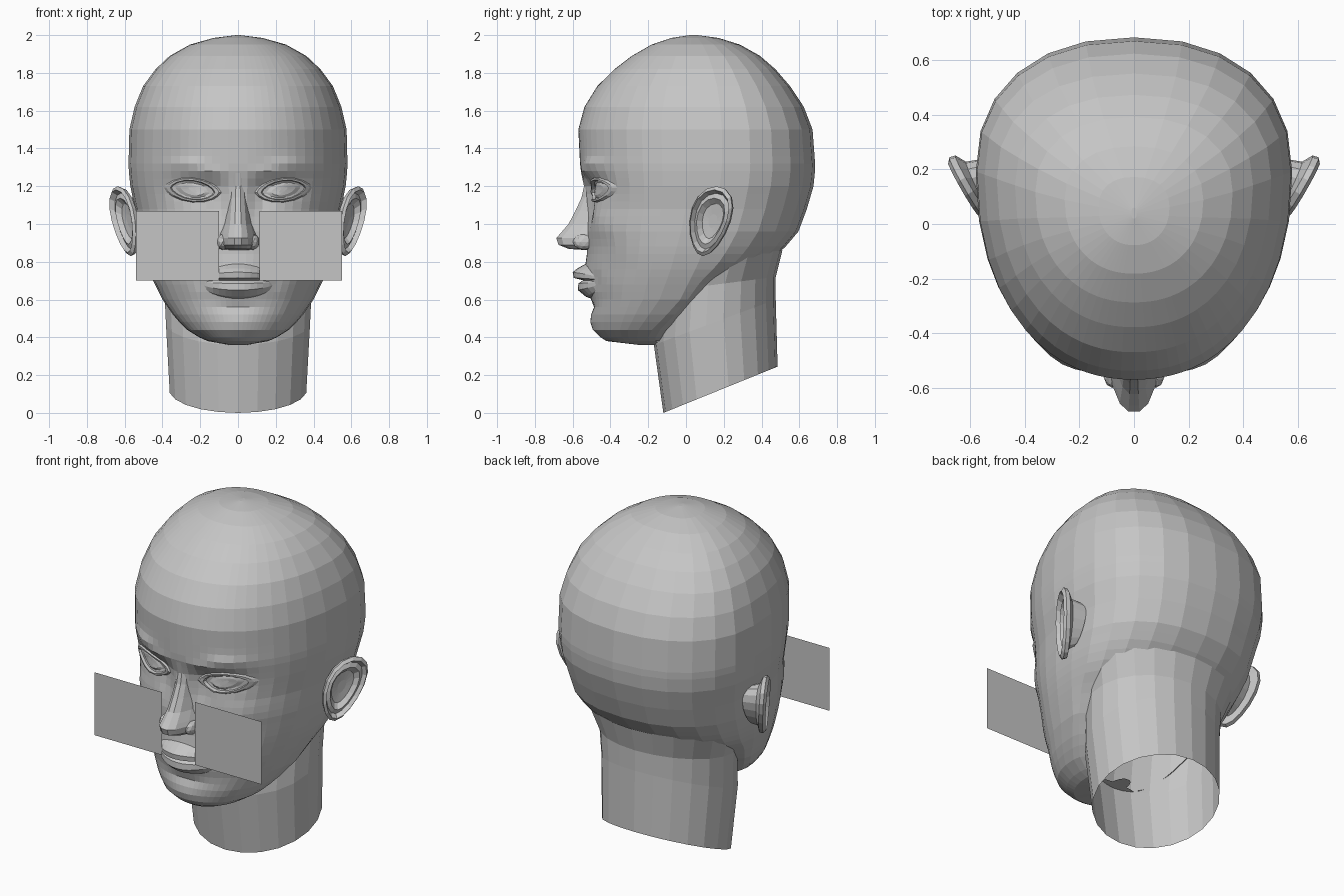
import bpy, bmesh
from math import sin, cos, pi, radians, exp

cube = bpy.data.objects.get("Cube")
if cube:
    bpy.data.objects.remove(cube, do_unlink=True)

grey = bpy.data.materials.new("plain grey")
grey.use_nodes = True
grey.diffuse_color = (0.56, 0.56, 0.56, 1)
grey.node_tree.nodes["Principled BSDF"].inputs["Base Color"].default_value = (0.56, 0.56, 0.56, 1)


def add_object(name, bm):
    mesh = bpy.data.meshes.new(name)
    bm.to_mesh(mesh)
    bm.free()
    mesh.materials.append(grey)
    bpy.context.collection.objects.link(bpy.data.objects.new(name, mesh))


def loft(name, loops, closed=True, cap_start=False, cap_end=False, drop=None):
    """Skin a list of equally long point loops with flat faces."""
    bm = bmesh.new()
    rings = [[bm.verts.new(p) for p in loop] for loop in loops]
    n = len(rings[0])
    for a, b in zip(rings, rings[1:]):
        for i in range(n if closed else n - 1):
            j = (i + 1) % n
            bm.faces.new((a[i], a[j], b[j], b[i]))
    if cap_start:
        bm.faces.new(rings[0])
    if cap_end:
        bm.faces.new(rings[-1])
    bmesh.ops.recalc_face_normals(bm, faces=bm.faces)
    if drop:
        gone = [f for f in bm.faces if drop(f.calc_center_median())]
        bmesh.ops.delete(bm, geom=gone, context='FACES')
    add_object(name, bm)


# Head outline: height, front, back, half width, y of the widest point
OUTLINE = [
    (.36, -.25, -.05, .05, -.15), (.38, -.42, -.08, .16, -.2),
    (.42, -.48, -.06, .25, -.2), (.5, -.5, .02, .33, -.12),
    (.6, -.5, .1, .4, -.03), (.7, -.52, .22, .45, .02),
    (.78, -.52, .4, .485, .06), (.86, -.52, .51, .51, .09),
    (.96, -.53, .595, .53, .13), (1.08, -.53, .64, .545, .16),
    (1.2, -.54, .675, .57, .18), (1.3, -.56, .685, .58, .19),
    (1.5, -.57, .67, .575, .19), (1.63, -.535, .62, .545, .18),
    (1.76, -.45, .53, .49, .16), (1.86, -.33, .435, .4, .13),
    (1.93, -.23, .335, .31, .1), (1.98, -.11, .21, .17, .07),
    (2, .02, .06, .01, .04)]
FRONT_ROUND, BACK_ROUND = .92, .88

# Face relief: x, z, spread x, spread z, depth (positive goes inward)
RELIEF = [
    (.22, 1.19, .13, .06, .03),     # eye socket
    (.12, 1.12, .06, .12, .035),    # beside the nose bridge
    (.14, 1.27, .08, .03, -.015),   # inner brow
    (.27, 1.31, .09, .035, -.02),   # outer brow
    (.33, 1.0, .1, .08, -.02),      # cheekbone
    (.36, .75, .1, .1, .01),        # cheek hollow
    (0, .72, .14, .1, -.02),        # mouth mound
    (.2, .7, .04, .04, .01),        # mouth corner
    (0, .56, .12, .03, .015),       # chin crease
    (0, .47, .1, .05, -.012)]       # chin


def outline(z):
    for a, b in zip(OUTLINE, OUTLINE[1:]):
        if z <= b[0]:
            break
    k = min(1, max(0, (z - a[0]) / (b[0] - a[0])))
    return [p + (q - p) * k for p, q in zip(a[1:], b[1:])]


def relief(x, z):
    return sum(d * exp(-((abs(x) - cx) / sx) ** 2 - ((z - cz) / sz) ** 2)
               for cx, cz, sx, sz, d in RELIEF)


def face_y(x, z):
    front, back, wide, mid = outline(z)
    s = min(1, abs(x) / wide) ** (1 / FRONT_ROUND)
    return mid - (mid - front) * (1 - s * s) ** (FRONT_ROUND / 2) + relief(x, z)


def head_loop(z):
    front, back, wide, mid = outline(z)
    half = [0, 4, 8, 12, 16, 20, 25, 30, 36, 42, 50, 58, 67, 78,
            90, 105, 120, 135, 150, 165, 180]
    pts = []
    for deg in half:
        t = radians(deg)
        if deg < 90:
            x = wide * sin(t) ** FRONT_ROUND
            y = face_y(x, z)
        else:
            x = wide * abs(sin(t)) ** BACK_ROUND
            y = mid + (back - mid) * abs(cos(t)) ** BACK_ROUND
        pts.append((x, y, z))
    return pts + [(-x, y, z) for x, y, z in pts[-2:0:-1]]


# Head shell, open where the neck joins
def inside_neck(c):
    return c.z < .84 and (c.x / .365) ** 2 + ((c.y - .155) / .31) ** 2 < 1


rows = [.36, .38] + [.4 + .04 * i for i in range(26)]
rows += [1.5, 1.62, 1.73, 1.82, 1.89, 1.95, 1.985, 2]
loft("head", [head_loop(z) for z in rows], True, True, True, inside_neck)


# Neck: open tube with a slanted lower edge, flaring under the skull
def neck_loop(front, back, wide, z_front, z_back, n=22):
    pts = []
    for i in range(n):
        t = 2 * pi * i / n
        k = (1 - cos(t)) / 2
        pts.append((wide * sin(t), front + (back - front) * k,
                    z_front + (z_back - z_front) * k))
    return pts


loft("neck", [neck_loop(-.12, .485, .365, 0, .245),
              neck_loop(-.17, .475, .385, .36, .6),
              neck_loop(-.15, .475, .395, .64, .72),
              neck_loop(-.1, .51, .45, .82, .86)])

# Nose: height, ridge, root, half width
NOSE = [(1.27, -.555, -.5, .08), (1.2, -.54, -.44, .065), (1.14, -.553, -.42, .07),
        (1.07, -.585, -.42, .08), (1, -.622, -.44, .09), (.95, -.665, -.47, .105),
        (.925, -.687, -.48, .11), (.89, -.675, -.48, .11), (.868, -.62, -.48, .095),
        (.86, -.5, -.48, .07)]
SECTION = [(-1, 0), (-.75, .5), (-.47, .86), (-.18, 1), (.18, 1), (.47, .86), (.75, .5), (1, 0)]
loft("nose", [[(w * u, root + (tip - root) * v, z) for u, v in SECTION]
              for z, tip, root, w in NOSE], False)

# Lips: a strip tapering toward the mouth corners
LIPS = [(.79, -.53), (.765, -.575), (.745, -.6), (.715, -.595), (.702, -.545),
        (.685, -.57), (.65, -.572), (.615, -.53), (.6, -.49)]
loops = []
for i in range(-6, 7):
    u = i / 6
    f = 1 - u * u
    loops.append([(.2 * u, -.455 + (y + .455) * f, .7 + (z - .7) * (.25 + .75 * f ** .6))
                  for z, y in LIPS])
loft("lips", loops, False)

for side, sign in (("left", 1), ("right", -1)):
    # Eye: almond rings for the lid, its edge and the eyeball
    loops = []
    for scale, lift in ((1.4, .012), (1.2, -.014), (1.02, -.018), (.94, .006),
                        (.55, -.01), (.2, -.014)):
        loop = []
        for i in range(16):
            t = 2 * pi * i / 16
            x = .24 + .116 * scale * cos(t)
            z = 1.18 + .05 * scale * sin(t) * abs(sin(t)) ** .3 + .012 * cos(t)
            loop.append((sign * x, face_y(x, z) + lift, z))
        loops.append(loop)
    loft(side + "_eye", loops, cap_end=True)

    # Nostril wing
    bm = bmesh.new()
    bmesh.ops.create_icosphere(bm, subdivisions=2, radius=1)
    for v in bm.verts:
        v.co = (sign * .08 + v.co.x * .034, -.54 + v.co.y * .06, .905 + v.co.z * .042)
    add_object(side + "_nostril", bm)

    # Ear: egg-shaped rings from the root on the skull over the rim into the hollow
    loops = []
    for scale, out, flare in ((.64, -.075, 0), (.72, -.03, .8), (.96, -.018, 1), (1, .004, 1),
                              (.9, .018, 1), (.8, -.008, 1), (.66, .002, 1), (.5, -.024, 1),
                              (.2, -.028, 1)):
        loop = []
        for i in range(16):
            t = 2 * pi * i / 16
            dz = .185 * scale * sin(t)
            u = .122 * scale * cos(t) * (1 + .22 * sin(t)) + .22 * dz
            loop.append((sign * (.6 + (.48 * u + .08 * dz) * flare + .86 * out),
                         .127 + .87 * u - .5 * out, 1.015 + dz))
        loops.append(loop)
    loft(side + "_ear", loops, cap_end=True)

# Flat cards in front of the cheeks
for side, ends in (("left", (.115, .55)), ("right", (-.54, -.1))):
    loft(side + "_card", [[(x, -.565, z) for x in ends] for z in (.7, 1.07)], False)
